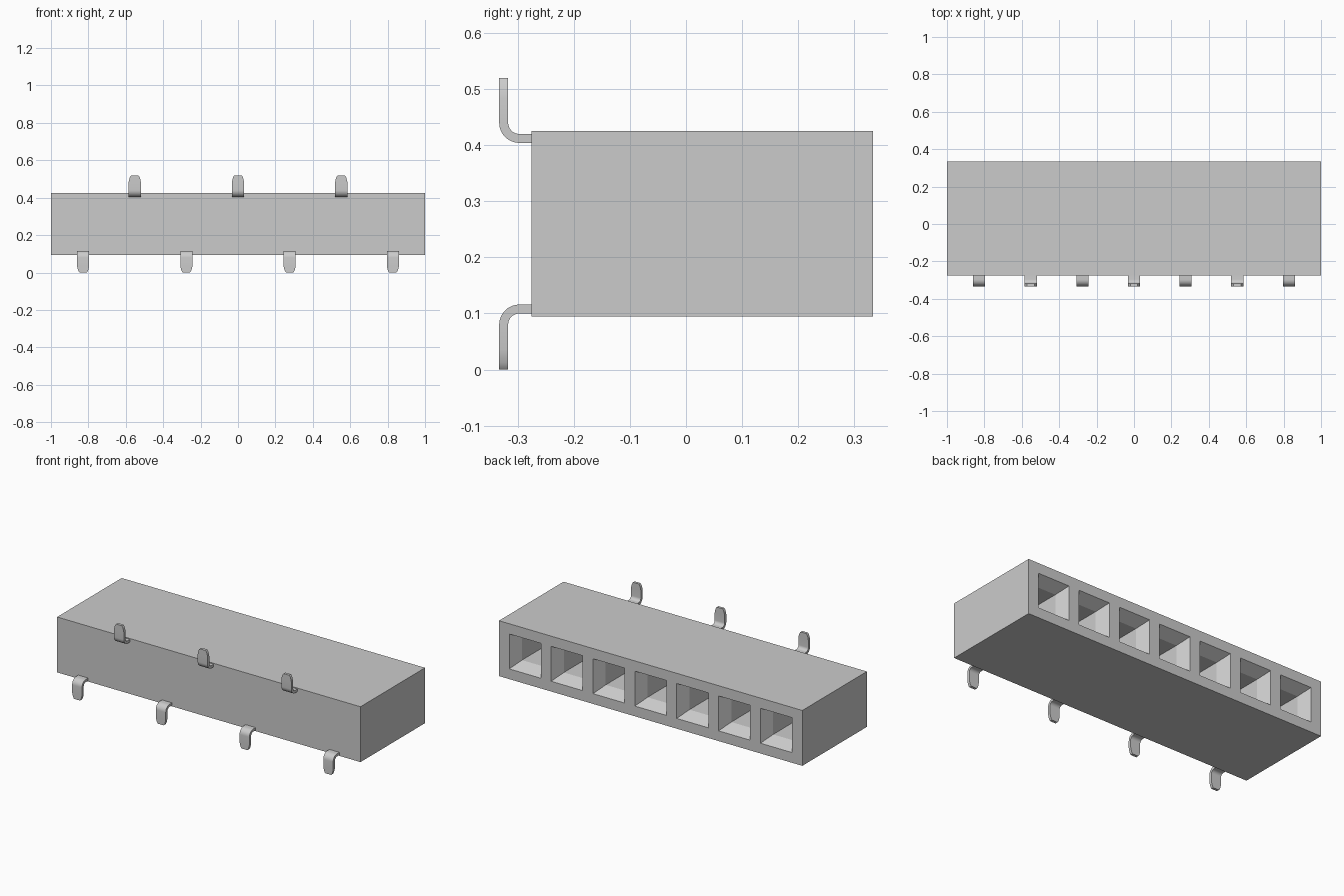
import bpy
import bmesh
import math

if "Cube" in bpy.data.objects:
    bpy.data.objects.remove(bpy.data.objects["Cube"], do_unlink=True)

PITCH = 0.276
MID_Z = 0.26
FRONT, BACK = -0.275, 0.333

grey = bpy.data.materials.new("plain grey")
grey.use_nodes = True
COLOUR = (0.6, 0.6, 0.6, 1)
grey.diffuse_color = COLOUR
grey.node_tree.nodes["Principled BSDF"].inputs["Base Color"].default_value = COLOUR


def finish(name, bm):
    """Turn a bmesh into a grey object."""
    bmesh.ops.recalc_face_normals(bm, faces=bm.faces)
    mesh = bpy.data.meshes.new(name)
    bm.to_mesh(mesh)
    bm.free()
    mesh.materials.append(grey)
    obj = bpy.data.objects.new(name, mesh)
    bpy.context.collection.objects.link(obj)
    return obj


def loft(bm, rings):
    """Skin a list of four-cornered rings and cap both ends."""
    loops = [[bm.verts.new(p) for p in ring] for ring in rings]
    for a, b in zip(loops, loops[1:]):
        for i in range(4):
            j = (i + 1) % 4
            bm.faces.new((a[i], a[j], b[j], b[i]))
    bm.faces.new(loops[0])
    bm.faces.new(loops[-1])


def square(x, y, half_x, half_z):
    return [(x + sx * half_x, y, MID_Z + sz * half_z)
            for sx, sz in ((-1, -1), (1, -1), (1, 1), (-1, 1))]


# Housing block
bm = bmesh.new()
loft(bm, [square(0, FRONT, 1, 0.165), square(0, BACK, 1, 0.165)])
housing = finish("housing", bm)

# Sockets: square holes with a tapered lead-in, cut into the back
OUTER, INNER, TAPER, DEPTH = 0.104, 0.069, 0.07, 0.48
bm = bmesh.new()
for i in range(-3, 4):
    x = i * PITCH
    loft(bm, [square(x, BACK + 0.02, OUTER, OUTER),
              square(x, BACK, OUTER, OUTER),
              square(x, BACK - TAPER, INNER, INNER),
              square(x, BACK - DEPTH, INNER, INNER)])
cutter = finish("socket_cutter", bm)
cutter.hide_render = True

bpy.context.view_layer.objects.active = housing
cut = housing.modifiers.new("sockets", "BOOLEAN")
cut.operation = "DIFFERENCE"
cut.solver = "EXACT"
cut.object = cutter
bpy.ops.object.modifier_apply(modifier=cut.name)
bpy.data.objects.remove(cutter, do_unlink=True)

# Pins: flat strips bent through a right angle, with rounded tapering tips
HALF_W, THICK, BEND = 0.0325, 0.016, 0.036
ARM_Z = MID_Z - 0.116      # distance from the middle to the arm's outer face
PIN_Y = -0.333


def pin(name, x, side):
    """side is 1 for pins that point up, -1 for pins that point down."""
    # Stations: outer point, inner point (y, height off the middle), half width
    stations = [((FRONT + 0.03, ARM_Z), (FRONT + 0.03, ARM_Z + THICK), HALF_W)]
    cy, cz = PIN_Y + BEND, ARM_Z + BEND
    for k in range(9):
        a = math.radians(90 * k / 8)
        s, c = math.sin(a), math.cos(a)
        r = BEND - THICK
        stations.append(((cy - BEND * s, cz - BEND * c), (cy - r * s, cz - r * c), HALF_W))
    for h, w in ((0.224, 1), (0.236, 0.93), (0.248, 0.82), (0.256, 0.7), (0.26, 0.58)):
        stations.append(((PIN_Y, h), (PIN_Y + THICK, h), HALF_W * w))
    rings = []
    for (oy, oz), (iy, iz), w in stations:
        rings.append([(x - w, oy, MID_Z + side * oz), (x + w, oy, MID_Z + side * oz),
                      (x + w, iy, MID_Z + side * iz), (x - w, iy, MID_Z + side * iz)])
    bm = bmesh.new()
    loft(bm, rings)
    obj = finish(name, bm)
    bpy.ops.object.select_all(action="DESELECT")
    obj.select_set(True)
    bpy.context.view_layer.objects.active = obj
    bpy.ops.object.shade_smooth_by_angle(angle=math.radians(30))


for i in range(-3, 4):
    up = i % 2 == 0
    pin(f"{'upper' if up else 'lower'}_pin_{i + 4}", i * PITCH, 1 if up else -1)
